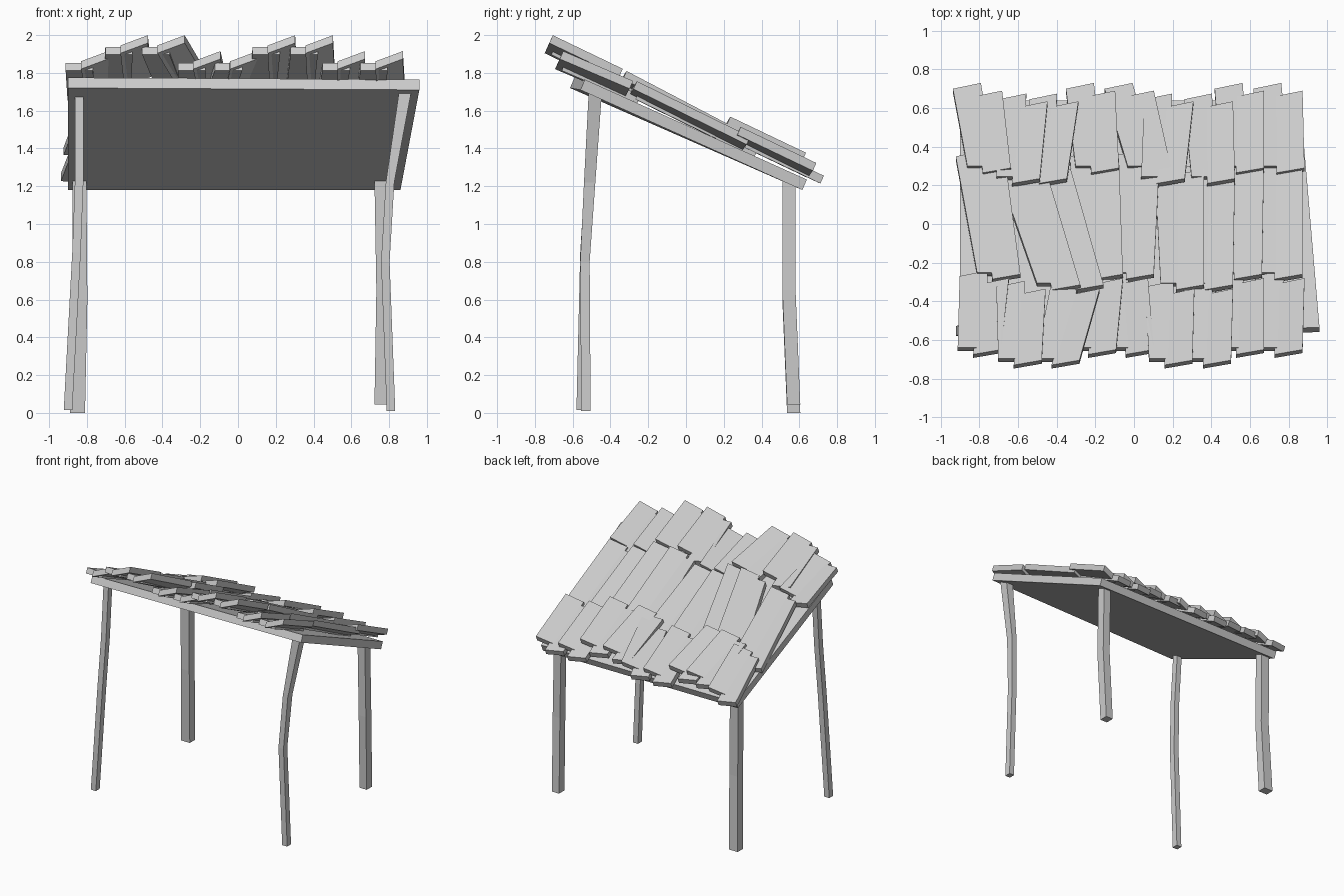
import bpy
from mathutils import Vector

NORMAL = Vector((0, 0.403, 0.915))   # roof plane normal


def roof_z(y):
    return 1.235 - 0.44 * (y - 0.64)


def make(name, verts, faces):
    me = bpy.data.meshes.new(name)
    me.from_pydata([tuple(v) for v in verts], [], faces)
    me.update()
    ob = bpy.data.objects.new(name, me)
    bpy.context.collection.objects.link(ob)
    return ob


def slab(name, top, thick):
    """Board from four top corners (counter-clockwise), thickened downward."""
    top = [Vector(p) for p in top]
    bottom = [p - NORMAL * thick for p in top]
    faces = [(0, 1, 2, 3), (7, 6, 5, 4)]
    faces += [(i, i + 4, (i + 1) % 4 + 4, (i + 1) % 4) for i in range(4)]
    return make(name, bottom + top, [tuple((k + 4) % 8 for k in f) for f in faces])


def post(name, path):
    """Square bent post; path rows are x, y, z, width x, width y."""
    verts, faces = [], []
    for x, y, z, w, d in path:
        verts += [(x + sx * w / 2, y + sy * d / 2, z)
                  for sx, sy in ((-1, -1), (1, -1), (1, 1), (-1, 1))]
    for k in range(len(path) - 1):
        for i in range(4):
            j = (i + 1) % 4
            faces.append((4 * k + i, 4 * k + j, 4 * k + 4 + j, 4 * k + 4 + i))
    n = 4 * (len(path) - 1)
    faces += [(3, 2, 1, 0), (n, n + 1, n + 2, n + 3)]
    return make(name, verts, faces)


def shingle(name, xf, xb, yf, yb, hf, hb, roll=0.0, skew=0.03, front_skew=0.0, w=0.145):
    """Board lying on the roof: front/back centre x, y, height above roof."""
    def p(x, y, h):
        return (x, y, roof_z(y) + h)
    r = roll / 2
    slab(name, [p(xf - w / 2, yf, hf - r), p(xf + w / 2, yf + front_skew, hf + r),
                p(xb + w / 2, yb + skew, hb + r), p(xb - w / 2, yb, hb - r)], 0.045)


# Sloping roof deck
slab("roof_deck", [(-0.90, -0.59, 1.775), (0.96, -0.535, 1.765),
                   (0.86, 0.64, 1.235), (-0.90, 0.64, 1.235)], 0.06)

# Bent posts
post("front_left_post", [(-0.90, -0.555, 0.015, 0.045, 0.05), (-0.855, -0.535, 0.85, 0.045, 0.05),
                         (-0.84, -0.51, 1.25, 0.045, 0.05), (-0.84, -0.475, 1.71, 0.045, 0.05)])
post("front_right_post", [(0.81, -0.53, 0.01, 0.045, 0.05), (0.78, -0.535, 0.80, 0.045, 0.05),
                          (0.805, -0.51, 1.22, 0.045, 0.06), (0.885, -0.48, 1.70, 0.065, 0.07)])
post("back_left_post", [(-0.85, 0.57, 0.0, 0.08, 0.07), (-0.835, 0.545, 0.6, 0.075, 0.07),
                        (-0.84, 0.545, 1.23, 0.075, 0.07)])
post("back_right_post", [(0.755, 0.57, 0.045, 0.065, 0.07), (0.765, 0.545, 0.65, 0.065, 0.07),
                         (0.755, 0.545, 1.23, 0.065, 0.07)])

# Shingle columns: per row, front x and back x of the upper board, and raised flag
columns = [
    # front row      middle row      back row      raised
    (-0.76, -0.72,  -0.66, -0.74,  -0.71, -0.755, 0),
    (-0.55, -0.53,  -0.35, -0.53,  -0.56, -0.52,  1),
    (-0.355, -0.25, -0.23, -0.40,  -0.42, -0.36,  1),
    (-0.165, -0.13, -0.13, -0.15,  -0.15, -0.17,  0),
    (0.03, 0.00,    0.03, 0.06,    0.12, 0.03,    0),
    (0.23, 0.24,    0.29, 0.29,    0.19, 0.235,   1),
    (0.43, 0.44,    0.44, 0.45,    0.45, 0.44,    1),
    (0.60, 0.60,    0.59, 0.60,    0.60, 0.60,    0),
    (0.80, 0.81,    0.80, 0.80,    0.81, 0.80,    0),
]
# Per row: y front, y back, height front, height back, rise of raised columns (front, back)
rows = [
    ("front", -0.64, -0.28, 0.055, 0.06, 0.06, 0.04),
    ("middle", -0.25, 0.34, 0.075, 0.045, 0.03, 0.01),
    ("back", 0.30, 0.69, 0.075, 0.06, 0.03, 0.03),
]
for c, col in enumerate(columns):
    up = col[6]
    for r, (row, yf, yb, hf, hb, uf, ub) in enumerate(rows):
        xf, xb = col[2 * r], col[2 * r + 1]
        shift = -0.055 * up
        # flat lower board, set to the left
        shingle(f"{row}_lower_shingle_{c}", xf - 0.08, xb - 0.11, yf + shift, yb + shift + 0.01,
                hf + uf * up, hb + ub * up)
        # rolled upper board overlapping it
        shingle(f"{row}_upper_shingle_{c}", xf, xb, yf + shift - 0.035, yb + shift - 0.03,
                hf + 0.025 + uf * up, hb + 0.025 + ub * up,
                roll=0.065 if r == 0 else 0.05, front_skew=0.025)
